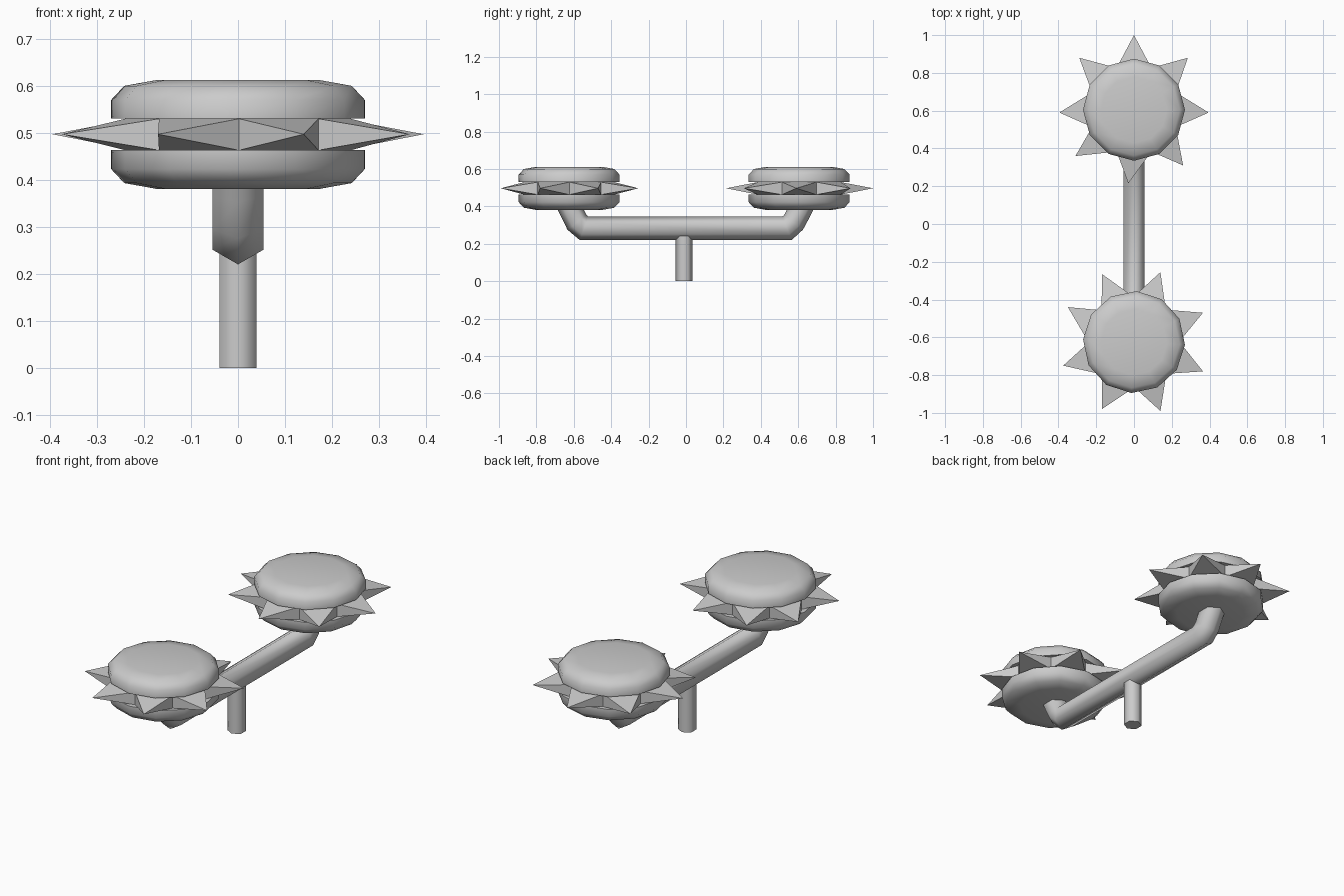
import bpy, bmesh, math
from mathutils import Vector

if "Cube" in bpy.data.objects:
    bpy.data.objects.remove(bpy.data.objects["Cube"])


def finish(name, bm, smooth=None):
    bmesh.ops.recalc_face_normals(bm, faces=bm.faces[:])
    mesh = bpy.data.meshes.new(name)
    bm.to_mesh(mesh)
    bm.free()
    obj = bpy.data.objects.new(name, mesh)
    bpy.context.collection.objects.link(obj)
    if smooth:
        bpy.ops.object.select_all(action='DESELECT')
        obj.select_set(True)
        bpy.context.view_layer.objects.active = obj
        bpy.ops.object.shade_smooth_by_angle(angle=math.radians(smooth))
    return obj


def skin(bm, rings):
    """Join equal rings of points into a closed, capped skin."""
    rings = [[bm.verts.new(p) for p in ring] for ring in rings]
    n = len(rings[0])
    for a, b in zip(rings, rings[1:]):
        for i in range(n):
            j = (i + 1) % n
            bm.faces.new((a[i], a[j], b[j], b[i]))
    bm.faces.new(rings[0])
    bm.faces.new(rings[-1])


def tube(name, path, radius, sides=6):
    """Mitred tube along (y, z) points in the x = 0 plane."""
    pts = [Vector((0, y, z)) for y, z in path]
    rings = []
    for i, p in enumerate(pts):
        before = (p - pts[i - 1]).normalized() if i else (pts[1] - p).normalized()
        after = (pts[i + 1] - p).normalized() if i < len(pts) - 1 else before
        t = (before + after).normalized()
        normal = Vector((0, -t.z, t.y)) / t.dot(before)
        rings.append([p + radius * (math.cos(a) * normal + math.sin(a) * Vector((1, 0, 0)))
                      for a in (math.tau * k / sides for k in range(sides))])
    bm = bmesh.new()
    skin(bm, rings)
    return finish(name, bm, 62)


def disc(name, y, z, direction, turn):
    """Round-edged 12-sided half disc, flat side at z."""
    profile = [(0.27, 0), (0.27, 0.04), (0.242, 0.07), (0.175, 0.082)]
    bm = bmesh.new()
    skin(bm, [[(r * math.cos(a), y + r * math.sin(a), z + direction * h)
               for a in (turn + math.tau * k / 12 for k in range(12))]
              for r, h in profile])
    return finish(name, bm, 50)


def spike_ring(name, y, tips):
    """Octagonal core whose sides are pulled out into pointed spikes."""
    first = math.atan2(tips[0][1] - y, tips[0][0])
    bm = bmesh.new()
    skin(bm, [[(0.24 * math.cos(a), y + 0.24 * math.sin(a), z)
               for a in (first + math.tau * (k - 0.5) / 8 for k in range(8))]
              for z in (0.463, 0.53)])
    sides = [f for f in bm.faces if len(f.verts) == 4]
    for v in bmesh.ops.poke(bm, faces=sides)['verts']:
        x, ty = min(tips, key=lambda t: (v.co.xy - Vector(t)).length)
        v.co = (x, ty, 0.497)
    return finish(name, bm)


# Upright post and cranked cross bar
tube("post", [(-0.01, 0), (-0.01, 0.27)], 0.045)
tube("cross_bar", [(-0.64, 0.43), (-0.615, 0.38), (-0.583, 0.315), (-0.545, 0.283),
                   (0.54, 0.283), (0.575, 0.315), (0.61, 0.38), (0.635, 0.43)], 0.063)

# Two spiked heads
heads = [
    ("front", -0.625, -3, [(0.365, -0.47), (0.14, -0.255), (-0.17, -0.265), (-0.35, -0.44),
                           (-0.375, -0.75), (-0.17, -0.98), (0.14, -0.99), (0.365, -0.78)]),
    ("back", 0.605, 0, [(0, 1.0), (-0.29, 0.88), (-0.395, 0.59), (-0.31, 0.36),
                        (-0.03, 0.215), (0.26, 0.31), (0.395, 0.59), (0.285, 0.88)]),
]
for side, y, turn, tips in heads:
    disc(side + "_upper_disc", y, 0.53, 1, math.radians(turn))
    disc(side + "_lower_disc", y, 0.463, -1, math.radians(turn))
    spike_ring(side + "_spikes", y, tips)
